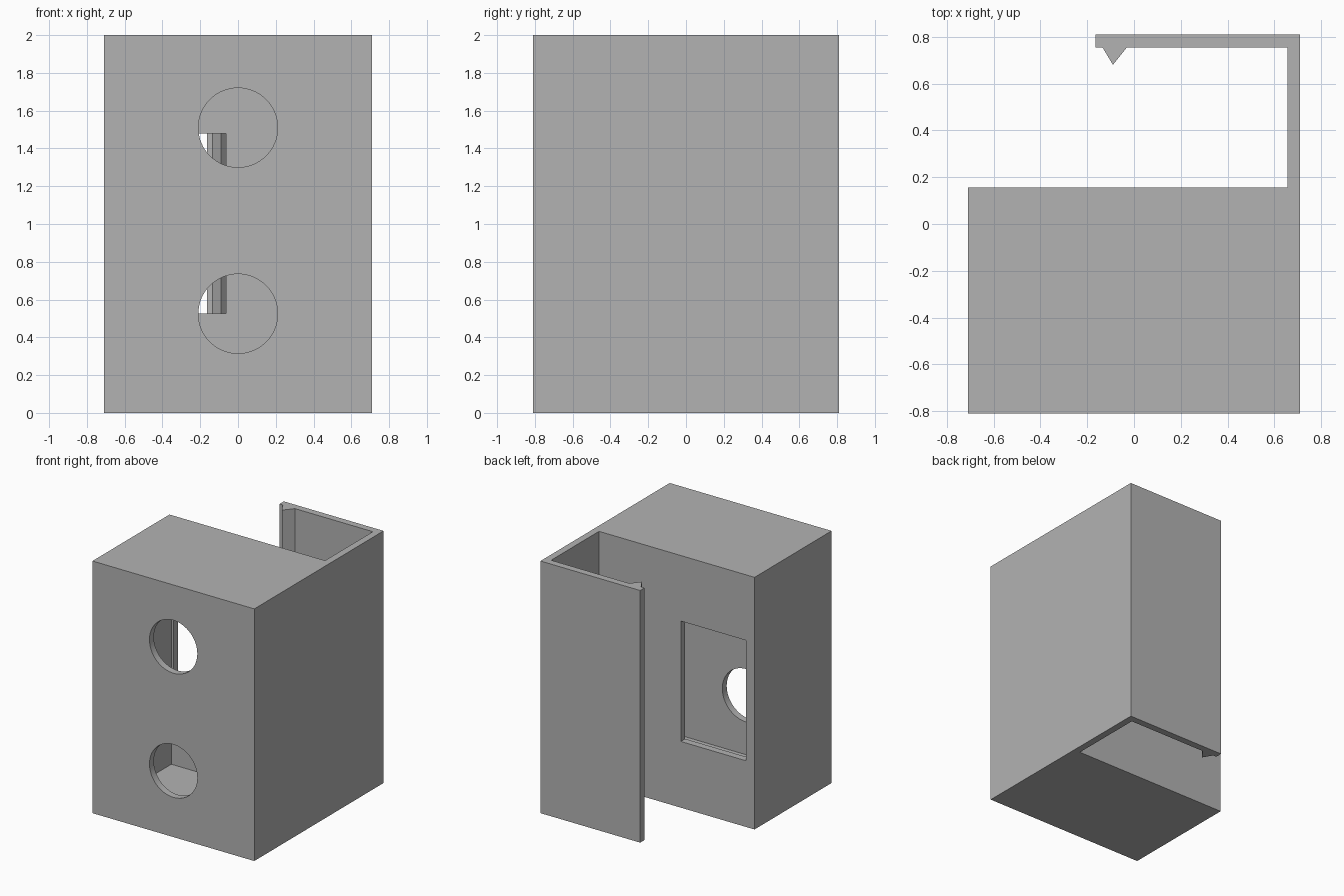
import bpy, bmesh, math
from mathutils import Matrix

cube = bpy.data.objects.get("Cube")
if cube:
    bpy.data.objects.remove(cube, do_unlink=True)

HEIGHT = 2.0
WALL = 0.055
X, Y = 0.71, 0.81        # outer half width and half depth
BACK = 0.155             # rear face of the box

grey = bpy.data.materials.new("plain grey")
grey.use_nodes = True
colour = (0.45, 0.45, 0.45, 1)
grey.diffuse_color = colour
grey.node_tree.nodes["Principled BSDF"].inputs["Base Color"].default_value = colour


def make_object(name, bm):
    bmesh.ops.recalc_face_normals(bm, faces=bm.faces)
    mesh = bpy.data.meshes.new(name)
    bm.to_mesh(mesh)
    bm.free()
    mesh.materials.append(grey)
    obj = bpy.data.objects.new(name, mesh)
    bpy.context.collection.objects.link(obj)
    return obj


def box(name, low, high):
    bm = bmesh.new()
    size = [b - a for a, b in zip(low, high)]
    middle = [(a + b) / 2 for a, b in zip(low, high)]
    bmesh.ops.create_cube(bm, size=1, matrix=Matrix.Translation(middle) @ Matrix.Diagonal((*size, 1)))
    return make_object(name, bm)


def cut(target, cutter):
    bpy.context.view_layer.objects.active = target
    mod = target.modifiers.new("cut", 'BOOLEAN')
    mod.operation = 'DIFFERENCE'
    mod.solver = 'EXACT'
    mod.object = cutter
    bpy.ops.object.modifier_apply(modifier=mod.name)
    bpy.data.objects.remove(cutter, do_unlink=True)


# Body with its rear hooked arm and pointed catch, as one extruded outline
outline = [
    (-X, -Y), (X, -Y), (X, Y), (-0.165, Y), (-0.165, Y - WALL),
    (-0.135, Y - WALL), (-0.09, 0.68), (-0.03, Y - WALL),
    (X - WALL, Y - WALL), (X - WALL, BACK), (-X, BACK),
]
bm = bmesh.new()
face = bm.faces.new([bm.verts.new((x, y, 0)) for x, y in outline])
top = bmesh.ops.extrude_face_region(bm, geom=[face])["geom"]
bmesh.ops.translate(bm, vec=(0, 0, HEIGHT),
                    verts=[v for v in top if isinstance(v, bmesh.types.BMVert)])
housing = make_object("housing_with_clip", bm)

# Hollow interior
cut(housing, box("cavity_cutter", (WALL - X, WALL - Y, WALL),
                 (X - WALL, BACK - WALL, HEIGHT - WALL)))

# Rectangular opening in the rear wall
cut(housing, box("rear_opening_cutter", (-0.635, 0, 0.525), (-0.063, 0.25, 1.48)))

# Two round holes in the front wall
for z in (0.525, 1.51):
    bm = bmesh.new()
    bmesh.ops.create_cone(bm, cap_ends=True, segments=64, radius1=0.21, radius2=0.21, depth=0.3,
                          matrix=Matrix.Translation((0, -Y, z)) @ Matrix.Rotation(math.pi / 2, 4, 'X'))
    cut(housing, make_object("round_hole_cutter", bm))

# Smooth hole rims, sharp corners
bpy.ops.object.select_all(action='DESELECT')
housing.select_set(True)
bpy.context.view_layer.objects.active = housing
bpy.ops.object.shade_smooth_by_angle(angle=math.radians(30))
